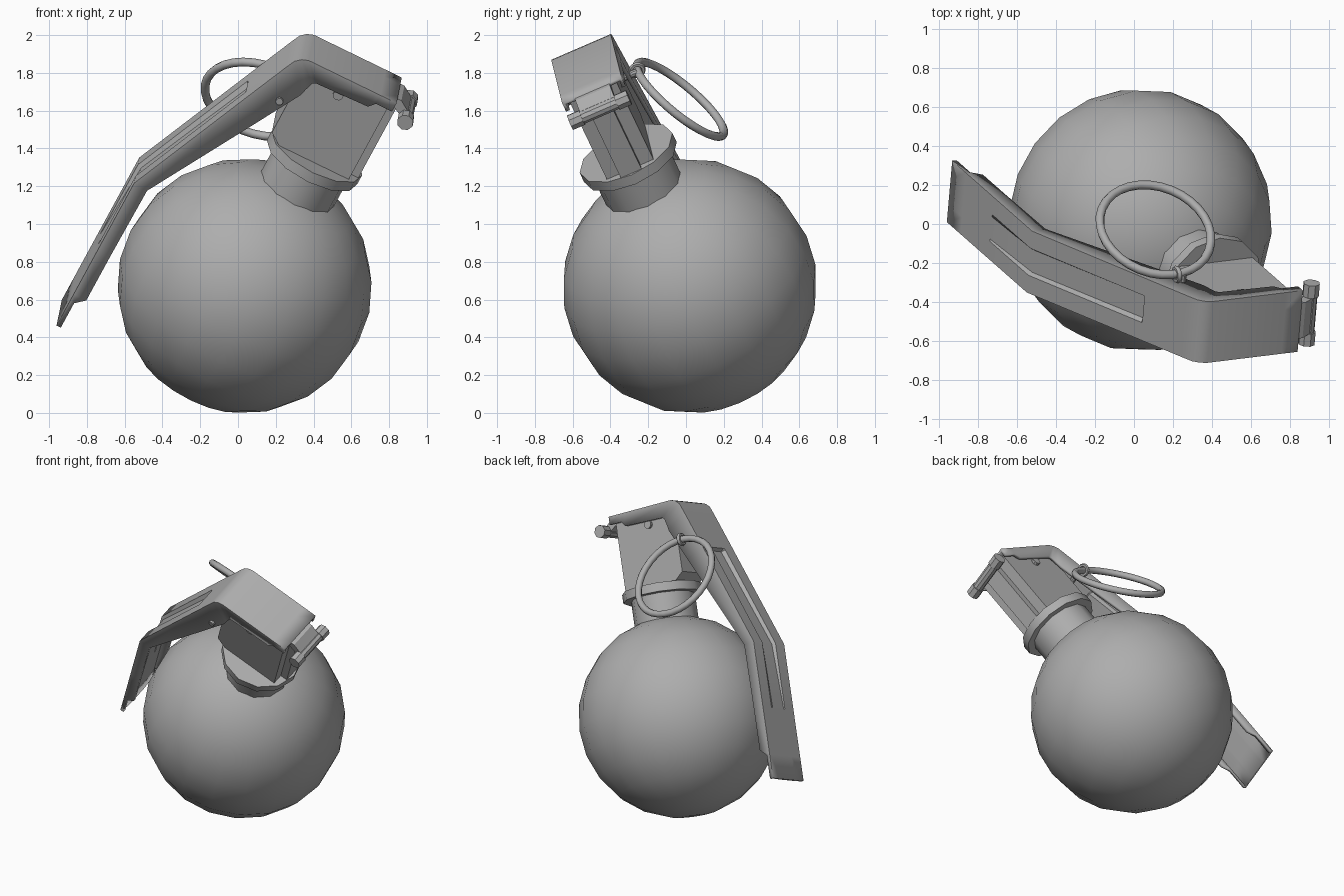
import bpy, bmesh, math
from mathutils import Matrix, Vector

if "Cube" in bpy.data.objects:
    bpy.data.objects.remove(bpy.data.objects["Cube"])

CENTER = Vector((0.035, 0.02, 0.672))
# tilted frame: U across the fuze, V along the lever width, W along the neck
V = Vector((0.08, 0.915, 0.395)).normalized()
W = Vector((0.44, -0.38, 0.81))
W = (W - V * W.dot(V)).normalized()
U = V.cross(W)
FRAME = Matrix.Translation(CENTER) @ Matrix((U, V, W)).transposed().to_4x4()

grey = bpy.data.materials.new("grey metal")
grey.diffuse_color = (0.42, 0.42, 0.42, 1)
grey.use_nodes = True
grey.node_tree.nodes["Principled BSDF"].inputs["Base Color"].default_value = grey.diffuse_color


def finish(name, bm, matrix=FRAME, angle=30):
    mesh = bpy.data.meshes.new(name)
    bm.to_mesh(mesh)
    bm.free()
    mesh.materials.append(grey)
    ob = bpy.data.objects.new(name, mesh)
    bpy.context.collection.objects.link(ob)
    ob.matrix_world = matrix
    bpy.ops.object.select_all(action='DESELECT')
    ob.select_set(True)
    bpy.context.view_layer.objects.active = ob
    bpy.ops.object.shade_smooth_by_angle(angle=math.radians(angle))
    return ob


def cylinder(name, center, r, length, axis='W', sides=12):
    bm = bmesh.new()
    rot = Matrix.Rotation(math.pi / 2, 4, 'X') if axis == 'V' else Matrix()
    bmesh.ops.create_cone(bm, cap_ends=True, segments=sides, radius1=r, radius2=r, depth=length,
                          matrix=Matrix.Translation(center) @ rot)
    return finish(name, bm, angle=35)


def extrude_profile(name, points, v0, v1):
    bm = bmesh.new()
    face = bm.faces.new([bm.verts.new((u, v0, w)) for u, w in points])
    res = bmesh.ops.extrude_face_region(bm, geom=[face])
    verts = [g for g in res['geom'] if isinstance(g, bmesh.types.BMVert)]
    bmesh.ops.translate(bm, verts=verts, vec=(0, v1 - v0, 0))
    bmesh.ops.recalc_face_normals(bm, faces=bm.faces)
    return finish(name, bm)


def torus(name, major, minor, matrix, n=32, m=8):
    bm = bmesh.new()
    rings = []
    for i in range(n):
        a = 2 * math.pi * i / n
        rings.append([bm.verts.new(((major + minor * math.cos(b)) * math.cos(a),
                                    (major + minor * math.cos(b)) * math.sin(a),
                                    minor * math.sin(b)))
                      for b in (2 * math.pi * j / m for j in range(m))])
    for i in range(n):
        p, q = rings[i], rings[(i + 1) % n]
        for j in range(m):
            k = (j + 1) % m
            bm.faces.new((p[j], q[j], q[k], p[k]))
    return finish(name, bm, matrix, 60)


# round body
bm = bmesh.new()
bmesh.ops.create_uvsphere(bm, u_segments=20, v_segments=12, radius=0.675)
finish("round_body", bm, angle=60)

# neck and collar
cylinder("neck", (0, 0, 0.70), 0.215, 0.28)
cylinder("collar", (0, 0, 0.84), 0.268, 0.06)

# fuze housing with a ridge on its outer end
extrude_profile("fuze_housing", [(-0.2, 0.86), (-0.28, 0.92), (-0.28, 1.29), (-0.22, 1.37),
                                 (0.2, 1.37), (0.2, 0.86)], -0.135, 0.135)
extrude_profile("housing_ridge", [(0.19, 0.86), (0.25, 0.86), (0.25, 1.33), (0.19, 1.33)], -0.06, 0.06)

# lever: bent channel; each station is outer u, w, flange edge u, w, groove depth
stations = [(-0.80, -0.605, -0.775, -0.605, 0), (-0.80, -0.445, -0.775, -0.445, 0),
            (-0.80, -0.40, -0.725, -0.40, 0), (-0.80, -0.12, -0.725, -0.12, 0),
            (-0.80, 0.327, -0.72, 0.32, 0.022), (-0.502, 1.03, -0.36, 0.985, 0.028),
            (-0.498, 1.04, -0.355, 0.995, 0), (-0.385, 1.305, -0.245, 1.20, 0),
            (-0.36, 1.36, -0.235, 1.24, 0), (-0.33, 1.387, -0.22, 1.29, 0),
            (-0.295, 1.40, -0.20, 1.30, 0), (0.10, 1.40, 0.10, 1.31, 0),
            (0.13, 1.40, 0.13, 1.345, 0), (0.225, 1.40, 0.225, 1.345, 0)]
bm = bmesh.new()
rows = []
for u, w, fu, fw, g in stations:
    d = Vector((fu - u, 0, fw - w)).normalized() * g
    row = [(fu, -0.172, fw), (u, -0.172, w), (u, -0.075, w), (u + d.x, -0.062, w + d.z)]
    row += [(a, -b, c) for a, b, c in reversed(row)]
    rows.append([bm.verts.new(p) for p in row])
for p, q in zip(rows, rows[1:]):
    for j in range(7):
        bm.faces.new((p[j], q[j], q[j + 1], p[j + 1]))
lever = finish("lever", bm, angle=28)
solid = lever.modifiers.new("thickness", 'SOLIDIFY')
solid.thickness = 0.022

# hinge at the lever end
extrude_profile("hinge_tab", [(0.2, 1.36), (0.2, 1.395), (0.25, 1.395), (0.33, 1.34), (0.31, 1.30)], -0.1, 0.1)
cylinder("hinge_pin", (0.315, 0, 1.32), 0.036, 0.33, 'V', 10)
for s in (-1, 1):
    cylinder("hinge_knob", (0.315, s * 0.135, 1.32), 0.044, 0.07, 'V', 8)

# small cross pins through the housing
cylinder("housing_pin", (-0.066, 0, 1.285), 0.028, 0.31, 'V', 10)
cylinder("safety_pin", (-0.33, 0.01, 1.12), 0.02, 0.40, 'V', 10)

# pull ring and the pin eye that holds it
normal = Vector((0.25, 0.62, 0.74)).normalized()
ring_center = Vector((0.11, -0.03, 1.66))
ring_rot = normal.to_track_quat('Z', 'Y').to_matrix().to_4x4()
torus("pull_ring", 0.295, 0.023, Matrix.Translation(ring_center) @ ring_rot)
spoke = Vector((0.125, -0.22, 0.19))
spoke = (spoke - normal * spoke.dot(normal)).normalized()
eye_rot = normal.cross(spoke).to_track_quat('Z', 'Y').to_matrix().to_4x4()
torus("pin_eye", 0.033, 0.013, Matrix.Translation(ring_center + spoke * 0.297) @ eye_rot, 14, 6)
